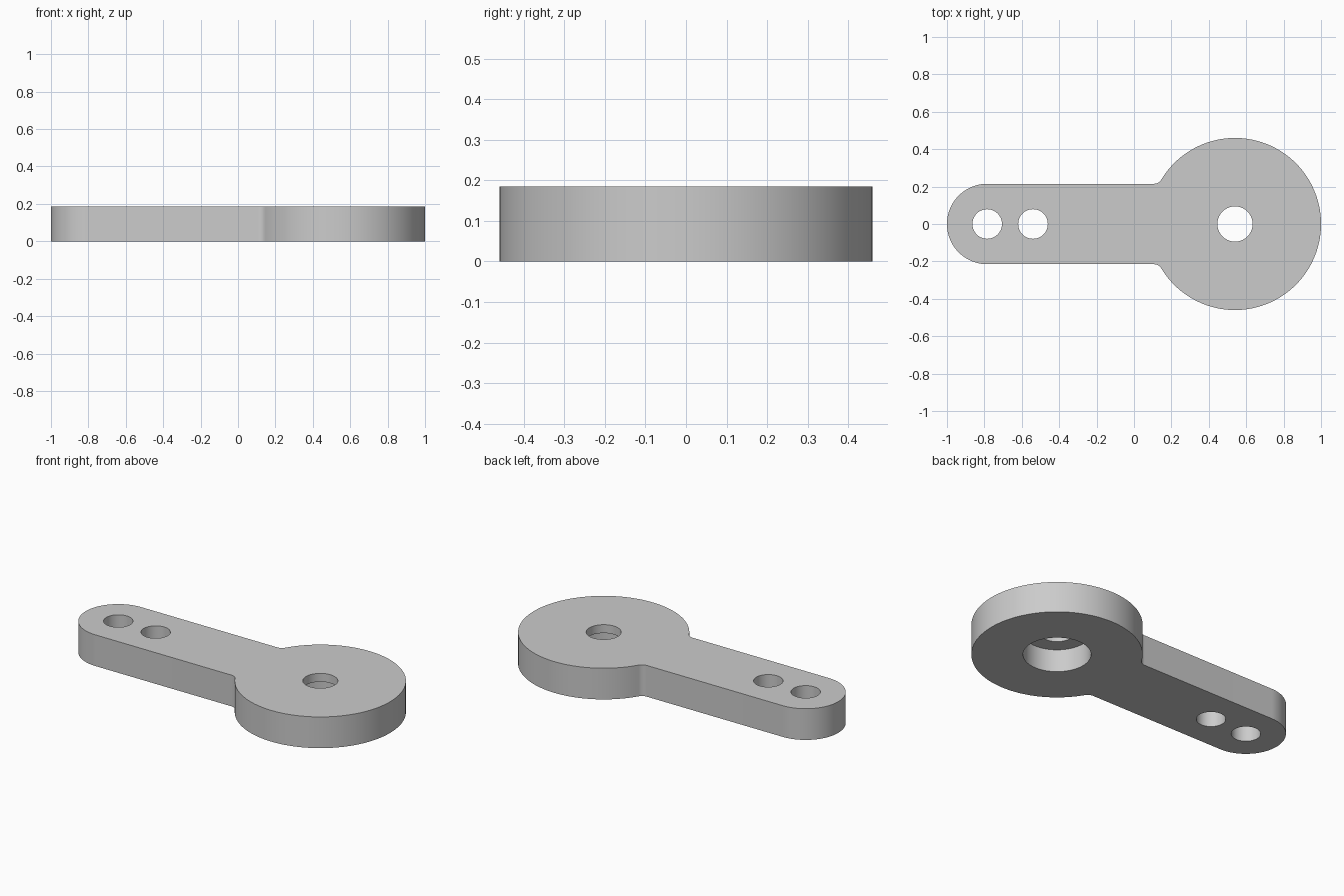
import bpy, bmesh
from math import sin, cos, pi, sqrt, atan2, radians

cube = bpy.data.objects.get("Cube")
if cube:
    bpy.data.objects.remove(cube)

THICK = 0.185
HUB_X, HUB_R = 0.54, 0.46
TIP_X, ARM_R = -0.785, 0.215
FILLET = 0.045

grey = bpy.data.materials.new("light grey plastic")
grey.use_nodes = True
colour = (0.6, 0.6, 0.6, 1)
grey.diffuse_color = colour
grey.node_tree.nodes["Principled BSDF"].inputs["Base Color"].default_value = colour


def arc(cx, cy, r, a0, a1, steps):
    return [(cx + r * cos(a0 + (a1 - a0) * i / steps),
             cy + r * sin(a0 + (a1 - a0) * i / steps)) for i in range(steps + 1)]


def prism(name, outline, z0, z1):
    """Extrude a closed outline between two heights."""
    bm = bmesh.new()
    face = bm.faces.new([bm.verts.new((x, y, z0)) for x, y in outline])
    top = bmesh.ops.extrude_face_region(bm, geom=[face])["geom"]
    bmesh.ops.translate(bm, vec=(0, 0, z1 - z0),
                        verts=[v for v in top if isinstance(v, bmesh.types.BMVert)])
    bmesh.ops.recalc_face_normals(bm, faces=bm.faces)
    mesh = bpy.data.meshes.new(name)
    bm.to_mesh(mesh)
    bm.free()
    mesh.materials.append(grey)
    obj = bpy.data.objects.new(name, mesh)
    bpy.context.collection.objects.link(obj)
    return obj


# Upper half outline: hub arc, fillet into the arm, rounded tip
fy = ARM_R + FILLET
fx = HUB_X - sqrt((HUB_R + FILLET) ** 2 - fy ** 2)
meet = atan2(fy, fx - HUB_X)
half = arc(HUB_X, 0, HUB_R, 0, meet, 64)
half += arc(fx, fy, FILLET, meet - pi, -pi / 2, 10)[1:]
half += arc(TIP_X, 0, ARM_R, pi / 2, pi, 28)
outline = half + [(x, -y) for x, y in reversed(half[1:-1])]
lever = prism("lever_arm", outline, 0, THICK)

# Two pin holes, the shaft hole and the wider bore below it
holes = [("outer_pin_hole", TIP_X, 0.079, -0.1, 0.3),
         ("inner_pin_hole", -0.54, 0.079, -0.1, 0.3),
         ("shaft_hole", HUB_X, 0.094, 0.1, 0.3),
         ("shaft_bore", HUB_X, 0.183, -0.1, 0.135)]

bpy.ops.object.select_all(action='DESELECT')
lever.select_set(True)
bpy.context.view_layer.objects.active = lever
for name, x, r, z0, z1 in holes:
    cutter = prism(name, arc(x, 0, r, 0, 2 * pi, 64)[:-1], z0, z1)
    cutter.hide_render = True
    cut = lever.modifiers.new(name, 'BOOLEAN')
    cut.operation = 'DIFFERENCE'
    cut.solver = 'EXACT'
    cut.object = cutter
    bpy.ops.object.modifier_apply(modifier=cut.name)
    bpy.data.objects.remove(cutter)

bpy.ops.object.shade_smooth_by_angle(angle=radians(30))
